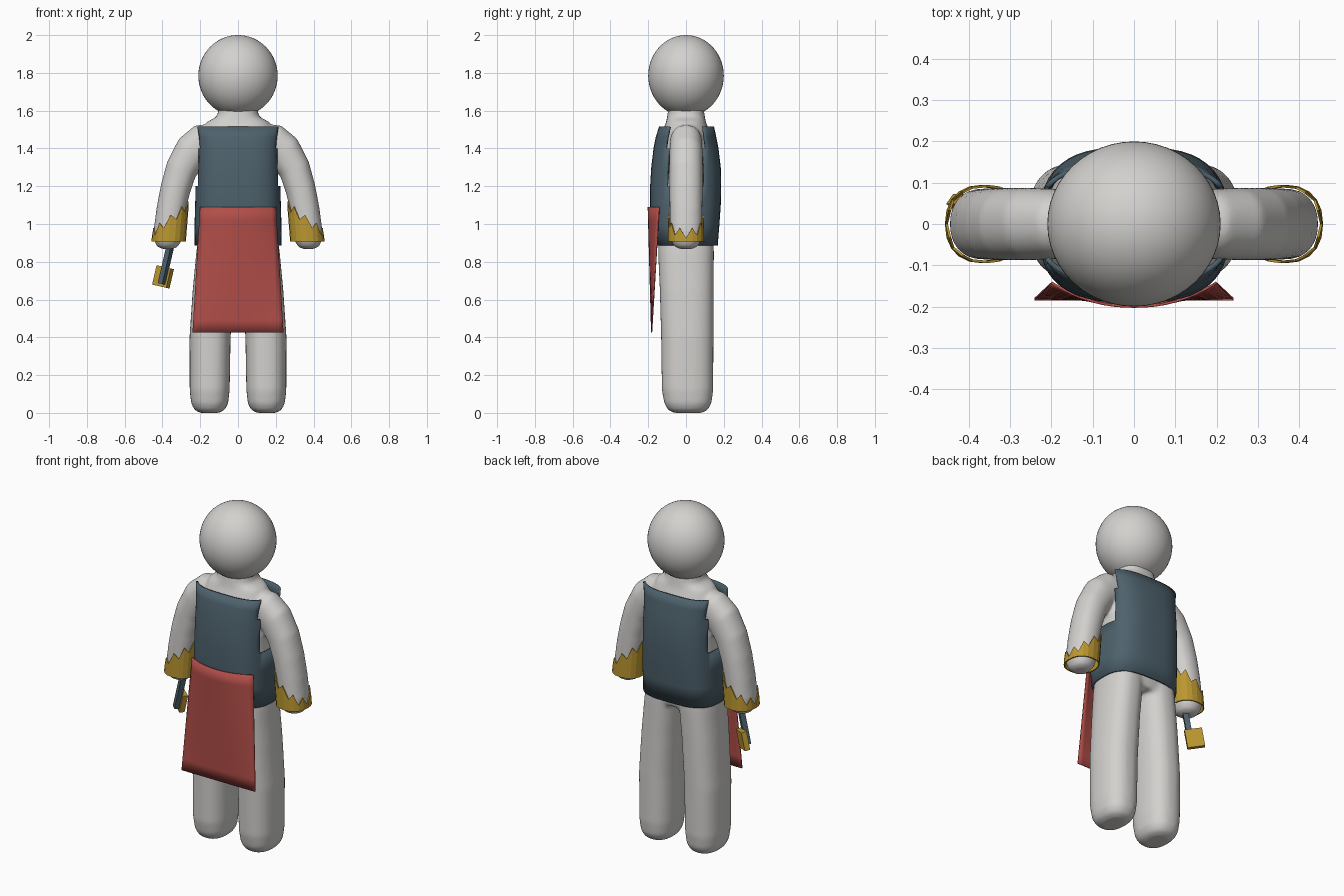
import bpy, bmesh, math
from mathutils import Vector, Matrix

if "Cube" in bpy.data.objects:
    bpy.data.objects.remove(bpy.data.objects["Cube"])


def material(name, rgb):
    m = bpy.data.materials.new(name)
    m.use_nodes = True
    m.diffuse_color = (*rgb, 1)
    bsdf = m.node_tree.nodes["Principled BSDF"]
    bsdf.inputs["Base Color"].default_value = (*rgb, 1)
    bsdf.inputs["Roughness"].default_value = 0.8
    return m


GREY = material("light grey", (0.65, 0.64, 0.62))
SLATE = material("slate blue", (0.075, 0.12, 0.15))
RED = material("apron red", (0.44, 0.075, 0.065))
GOLD = material("gold", (0.5, 0.31, 0.03))


def finish(bm, name, mat, smooth=False):
    bmesh.ops.recalc_face_normals(bm, faces=bm.faces)
    mesh = bpy.data.meshes.new(name)
    bm.to_mesh(mesh)
    bm.free()
    mesh.materials.append(mat)
    ob = bpy.data.objects.new(name, mesh)
    bpy.context.collection.objects.link(ob)
    if smooth:
        bpy.ops.object.select_all(action="DESELECT")
        ob.select_set(True)
        bpy.context.view_layer.objects.active = ob
        bpy.ops.object.shade_smooth_by_angle(angle=math.radians(40))
    return ob


def solidify(ob, thickness, offset):
    mod = ob.modifiers.new("thickness", "SOLIDIFY")
    mod.thickness = thickness
    mod.offset = offset


def oval(t, rx, ry, power):
    c, s = math.cos(t), math.sin(t)
    return (math.copysign(abs(c) ** (2 / power), c) * rx,
            math.copysign(abs(s) ** (2 / power), s) * ry)


def loft(bm, sections, power=2.4, n=32, caps=True, side=1):
    """Sections are (x, y, z, half width, half depth, tilt in degrees)."""
    rings = []
    for x, y, z, rx, ry, tilt in sections:
        a = math.radians(tilt)
        ring = []
        for i in range(n):
            u, v = oval(2 * math.pi * i / n, rx, ry, power)
            ring.append(bm.verts.new((side * (x + u * math.cos(a)), y + v,
                                      z + u * math.sin(a))))
        rings.append(ring)
    for low, high in zip(rings, rings[1:]):
        for i in range(n):
            j = (i + 1) % n
            bm.faces.new((low[i], low[j], high[j], high[i]))
    if caps:
        bm.faces.new(rings[0])
        bm.faces.new(rings[-1])


# Body: torso, legs and arms fused into one soft skin
bm = bmesh.new()
loft(bm, [(0, 0, 0.84, 0.19, 0.13, 0), (0, 0, 0.92, 0.215, 0.15, 0),
          (0, 0, 1.2, 0.2, 0.165, 0), (0, 0, 1.4, 0.195, 0.15, 0),
          (0, 0, 1.49, 0.19, 0.125, 0), (0, 0, 1.54, 0.165, 0.105, 0),
          (0, 0, 1.57, 0.11, 0.1, 0), (0, 0, 1.63, 0.1, 0.09, 0)])
for side in (1, -1):
    loft(bm, [(0.15, 0.01, 0.0, 0.05, 0.075, 0), (0.15, 0.01, 0.015, 0.08, 0.105, 0),
              (0.15, 0.01, 0.05, 0.098, 0.125, 0), (0.15, 0.008, 0.12, 0.106, 0.136, 0),
              (0.148, 0.007, 0.4, 0.109, 0.139, 0), (0.132, 0.004, 0.65, 0.108, 0.143, 0),
              (0.113, 0, 0.85, 0.108, 0.148, 0), (0.1, 0, 1.0, 0.1, 0.145, 0)],
         side=side)
    loft(bm, [(0.1, 0, 1.44, 0.09, 0.08, 85), (0.19, 0, 1.43, 0.1, 0.085, 68),
              (0.25, 0, 1.38, 0.095, 0.088, 48), (0.3, 0, 1.29, 0.085, 0.088, 28),
              (0.333, 0, 1.18, 0.08, 0.088, 18), (0.355, 0, 1.07, 0.078, 0.087, 12),
              (0.37, 0, 0.96, 0.077, 0.086, 6), (0.373, 0, 0.91, 0.072, 0.08, 2),
              (0.373, 0, 0.88, 0.055, 0.06, 0), (0.373, 0, 0.868, 0.03, 0.035, 0)],
         power=2.2, side=side)
body = finish(bm, "body", GREY)
remesh = body.modifiers.new("fuse", "REMESH")
remesh.mode = "VOXEL"
remesh.voxel_size = 0.011
remesh.use_smooth_shade = True
soften = body.modifiers.new("soften", "SMOOTH")
soften.factor = 0.5
soften.iterations = 8

# Head
bm = bmesh.new()
bmesh.ops.create_uvsphere(bm, u_segments=48, v_segments=32, radius=1)
bmesh.ops.transform(bm, verts=bm.verts, matrix=Matrix.Translation((0, 0, 1.785))
                    @ Matrix.Diagonal((0.21, 0.2, 0.215, 1)))
finish(bm, "head", GREY, smooth=True)

# Tunic: open tube with arm openings at the sides
bm = bmesh.new()
loft(bm, [(0, 0, 0.885, 0.23, 0.168, 0), (0, -0.005, 1.0, 0.23, 0.182, 0),
          (0, -0.003, 1.1, 0.227, 0.187, 0), (0, -0.002, 1.2, 0.224, 0.188, 0),
          (0, 0, 1.3, 0.222, 0.184, 0), (0, 0, 1.4, 0.222, 0.172, 0),
          (0, 0, 1.46, 0.228, 0.16, 0), (0, 0.003, 1.515, 0.238, 0.146, 0)],
     power=2.9, n=48, caps=False)
holes = []
for f in bm.faces:
    c = f.calc_center_median()
    if c.z > 1.2 and abs(c.y) < 0.095 and abs(c.x) > 0.15:
        holes.append(f)
bmesh.ops.delete(bm, geom=holes, context="FACES")
solidify(finish(bm, "tunic", SLATE, smooth=True), 0.012, -1)

# Apron: wrapped round the waist at the top, flat and wider at the hem
bm = bmesh.new()
bmesh.ops.create_grid(bm, x_segments=16, y_segments=10, size=1)
for v in bm.verts:
    u, drop = v.co.x, (1 - v.co.y) / 2
    wrap = -0.2 + 0.058 * abs(u) ** 2.2
    v.co = Vector((u * (0.2 + 0.041 * drop), wrap * (1 - drop) - 0.182 * drop,
                   1.09 - 0.665 * drop))
solidify(finish(bm, "apron", RED, smooth=True), 0.006, 0)

# Cuffs: faceted bands with jagged tops, taller on the inner side
for side, name in ((1, "left_cuff"), (-1, "right_cuff")):
    bm = bmesh.new()
    n = 20
    low, high = [], []
    for i in range(n):
        t = 2 * math.pi * i / n
        u, v = oval(t, 0.085, 0.089, 2.3)
        top = 1.025 - 0.075 * math.cos(t) + (0.024 if i % 2 else -0.024)
        lean = 0.08 * (top - 0.91)
        low.append(bm.verts.new((side * (0.367 + u), v, 0.908)))
        high.append(bm.verts.new((side * (0.367 + u - lean), v, top)))
    for i in range(n):
        j = (i + 1) % n
        bm.faces.new((low[i], low[j], high[j], high[i]))
    solidify(finish(bm, name, GOLD), 0.006, -1)


def box(name, mat, size, place):
    bm = bmesh.new()
    bmesh.ops.create_cube(bm, size=1)
    bmesh.ops.transform(bm, verts=bm.verts, matrix=place @ Matrix.Diagonal((*size, 1)))
    return finish(bm, name, mat)


# Hand tool: slanted rod with a square plate turned behind its end
slant = Matrix.Rotation(math.radians(13), 4, "Y")
turn = Matrix.Rotation(math.radians(-36), 4, "Z")
box("tool_rod", SLATE, (0.03, 0.03, 0.22),
    Matrix.Translation((-0.38, 0.0, 0.79)) @ slant @ turn)
box("tool_plate", GOLD, (0.095, 0.03, 0.105),
    Matrix.Translation((-0.397, 0.033, 0.72)) @ slant @ turn)
